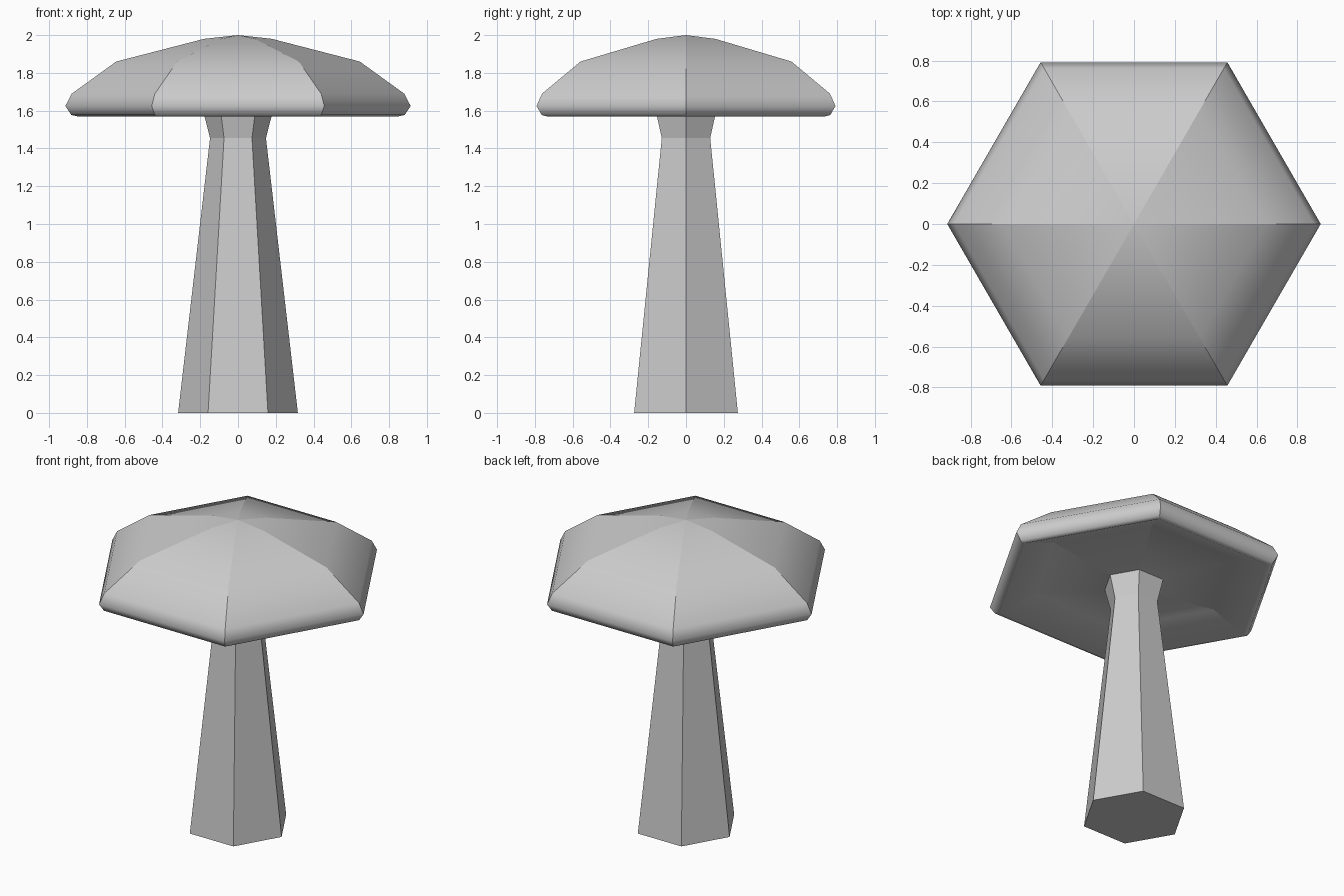
import bpy, bmesh, math

if "Cube" in bpy.data.objects:
    bpy.data.objects.remove(bpy.data.objects["Cube"])

SIDES = 6

# Revolve a (radius, height) profile into a six-sided solid; ends at radius 0 become poles.
# Ridges between the six sides stay sharp, the profile itself is shaded smooth if asked.
def lathe(name, profile, smooth):
    bm = bmesh.new()
    rings = []
    for r, z in profile:
        if r == 0:
            rings.append([bm.verts.new((0, 0, z))] * SIDES)
        else:
            rings.append([bm.verts.new((r * math.cos(i * math.tau / SIDES),
                                        r * math.sin(i * math.tau / SIDES), z))
                          for i in range(SIDES)])
    for a, b in zip(rings, rings[1:]):
        for i in range(SIDES):
            j = (i + 1) % SIDES
            face = bm.faces.new(list(dict.fromkeys((a[i], a[j], b[j], b[i]))))
            face.smooth = smooth
    for a, b in zip(rings, rings[1:]):
        for va, vb in zip(a, b):
            bm.edges.get((va, vb)).smooth = False
    bmesh.ops.recalc_face_normals(bm, faces=bm.faces)
    mesh = bpy.data.meshes.new(name)
    bm.to_mesh(mesh)
    bm.free()
    ob = bpy.data.objects.new(name, mesh)
    bpy.context.collection.objects.link(ob)
    return ob

# Tapered stem with a flared neck
lathe("stem", [(0, 0), (0.317, 0), (0.148, 1.455), (0.185, 1.6), (0, 1.61)], False)

# Domed cap with rounded rim and shallow hollow underside
lathe("cap", [(0, 2.0), (0.18, 1.98), (0.645, 1.86), (0.88, 1.69), (0.914, 1.625),
              (0.882, 1.577), (0.85, 1.57), (0.62, 1.66), (0.185, 1.6), (0, 1.595)], True)
